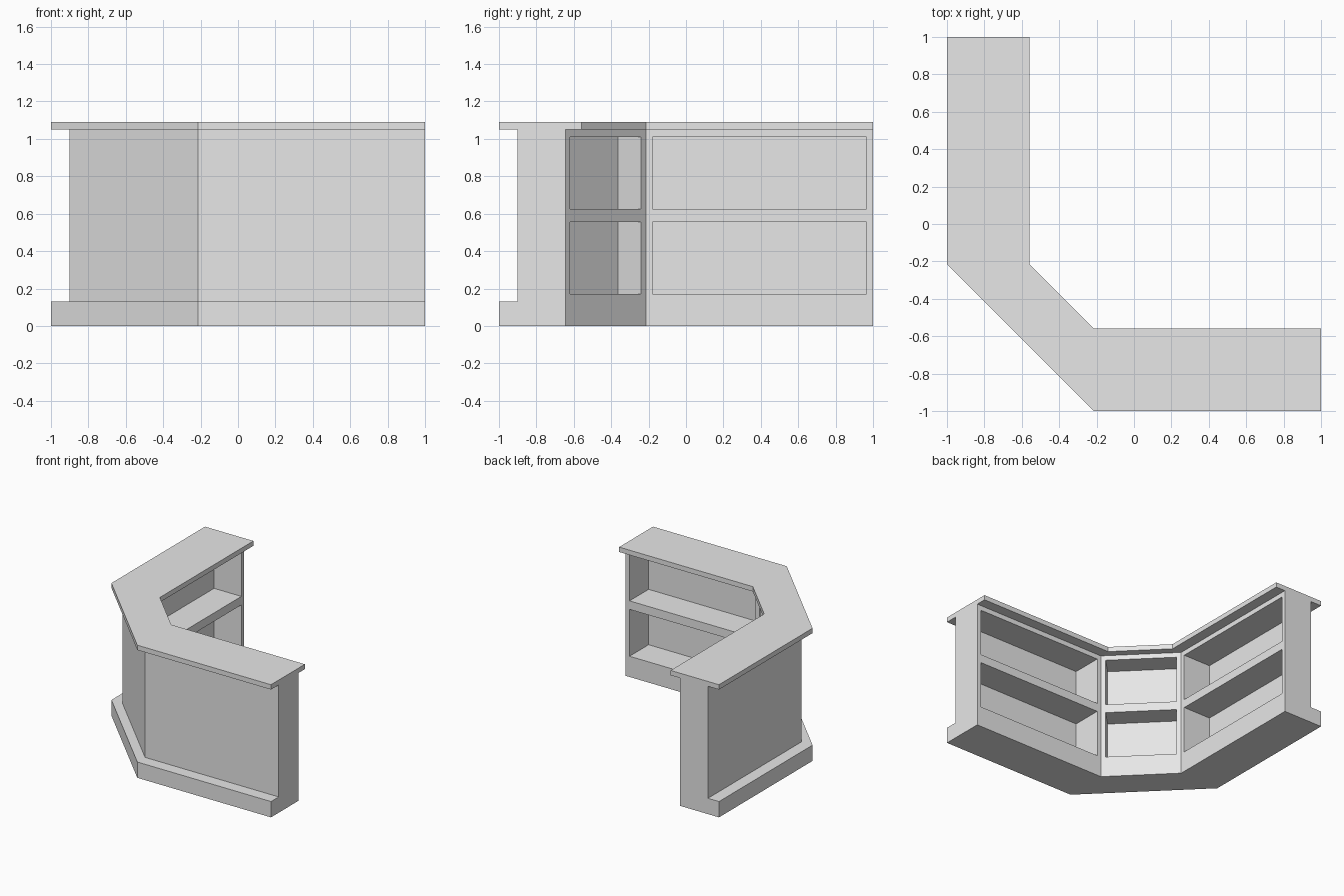
import bpy, bmesh
from math import radians
from mathutils import Matrix

cube = bpy.data.objects.get("Cube")
if cube:
    bpy.data.objects.remove(cube, do_unlink=True)

grey = bpy.data.materials.new("light grey")
grey.use_nodes = True
grey.diffuse_color = (0.8, 0.8, 0.8, 1)
grey.node_tree.nodes["Principled BSDF"].inputs["Base Color"].default_value = (0.8, 0.8, 0.8, 1)

BEND = -0.215    # where each wing meets the diagonal
INNER = 0.645    # inner face of the cabinet
OUTER = 0.9      # outer face of the cabinet
SKIN = 0.007     # thickness of the panel behind the shelves


def new_object(name, bm):
    bmesh.ops.recalc_face_normals(bm, faces=bm.faces)
    mesh = bpy.data.meshes.new(name)
    bm.to_mesh(mesh)
    bm.free()
    mesh.materials.append(grey)
    obj = bpy.data.objects.new(name, mesh)
    bpy.context.collection.objects.link(obj)
    return obj


def sweep(name, profile):
    """Carry a closed (distance, height) profile along the three-sided plan."""
    bm = bmesh.new()
    rings = []
    for station in (lambda d: (-d, 1), lambda d: (-d, BEND),
                    lambda d: (BEND, -d), lambda d: (1, -d)):
        rings.append([bm.verts.new((*station(d), z)) for d, z in profile])
    for a, b in zip(rings, rings[1:]):
        for i in range(len(profile)):
            j = (i + 1) % len(profile)
            bm.faces.new((a[i], a[j], b[j], b[i]))
    bm.faces.new(rings[0])
    bm.faces.new(rings[-1])
    return new_object(name, bm)


# Cabinet with its projecting plinth, and the overhanging countertop
cabinet = sweep("cabinet", [(1, 0), (INNER, 0), (INNER, 1.05),
                            (OUTER, 1.05), (OUTER, 0.13), (1, 0.13)])
sweep("countertop", [(1, 1.05), (0.56, 1.05), (0.56, 1.09), (1, 1.09)])

# Shelf recesses: two tiers in each of the three inner faces
mid_in = (BEND - INNER) / 2
mid_out = (BEND - OUTER) / 2
wing_mid, wing_len = 0.3925, 1.145
depth = INNER - OUTER + SKIN
diag_depth = -((mid_in - mid_out) * 2 ** 0.5 - SKIN)
bays = [  # face centre, turn about z, opening length, depth
    ((wing_mid, -INNER), 0, wing_len, depth),
    ((mid_in, mid_in), -45, 0.535, diag_depth),
    ((-INNER, wing_mid), -90, wing_len, depth),
]
bm = bmesh.new()
FRONT = 0.04     # how far the cutter stands out of the face
for (x, y), turn, length, d in bays:
    for low, high in ((0.17, 0.555), (0.625, 1.01)):
        place = (Matrix.Translation((x, y, (low + high) / 2))
                 @ Matrix.Rotation(radians(turn), 4, "Z")
                 @ Matrix.Translation((0, (d + FRONT) / 2, 0))
                 @ Matrix.Diagonal((length, FRONT - d, high - low, 1)))
        bmesh.ops.create_cube(bm, size=1, matrix=place)
cutter = new_object("shelf_cutter", bm)
cutter.hide_render = True

cut = cabinet.modifiers.new("shelves", "BOOLEAN")
cut.operation = "DIFFERENCE"
cut.solver = "EXACT"
cut.object = cutter
bpy.context.view_layer.objects.active = cabinet
bpy.ops.object.modifier_apply(modifier=cut.name)
bpy.data.objects.remove(cutter, do_unlink=True)
